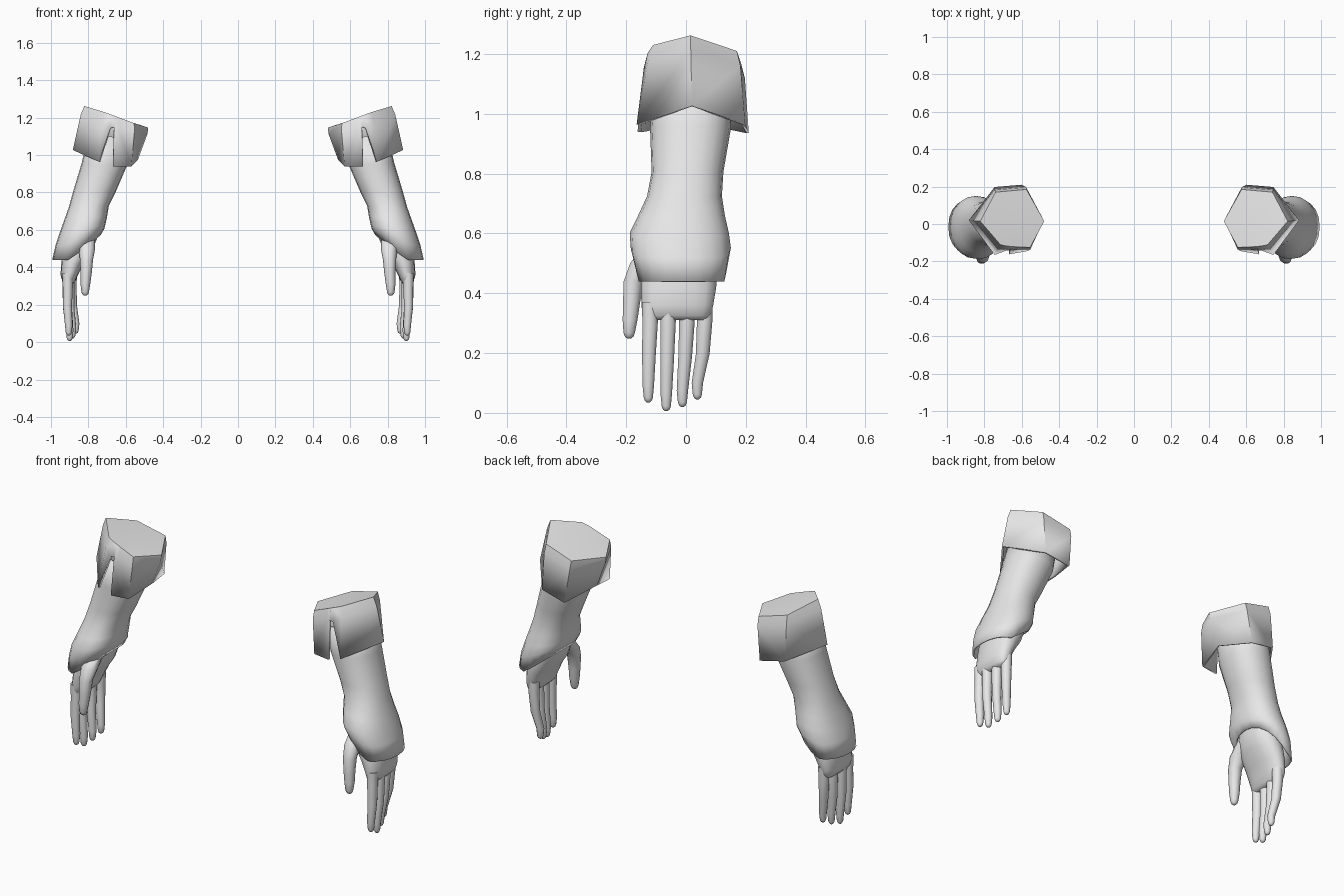
import bpy, bmesh, math
from mathutils import Vector

if "Cube" in bpy.data.objects:
    bpy.data.objects.remove(bpy.data.objects["Cube"])

grey = bpy.data.materials.new("plain_grey")
grey.diffuse_color = (0.8, 0.8, 0.8, 1)
grey.use_nodes = True
grey.node_tree.nodes["Principled BSDF"].inputs["Base Color"].default_value = grey.diffuse_color


def loft(name, rows, cap_start=False, cap_end=False, thickness=0, angle=50):
    """Skin a stack of closed rings, then mirror the part to the other arm."""
    bm = bmesh.new()
    rings = [[bm.verts.new(p) for p in row] for row in rows]
    n = len(rings[0])
    for a, b in zip(rings, rings[1:]):
        for i in range(n):
            j = (i + 1) % n
            bm.faces.new((a[i], a[j], b[j], b[i]))
    for use, ring in ((cap_start, rings[0]), (cap_end, rings[-1])):
        if use:
            mid = bm.verts.new(sum((v.co for v in ring), Vector()) / n)
            for i in range(n):
                bm.faces.new((ring[i], ring[(i + 1) % n], mid))
    bmesh.ops.recalc_face_normals(bm, faces=bm.faces)
    mesh = bpy.data.meshes.new(name)
    bm.to_mesh(mesh)
    bm.free()
    mesh.materials.append(grey)
    ob = bpy.data.objects.new(name, mesh)
    bpy.context.collection.objects.link(ob)
    bpy.ops.object.select_all(action='DESELECT')
    ob.select_set(True)
    bpy.context.view_layer.objects.active = ob
    bpy.ops.object.shade_smooth_by_angle(angle=math.radians(angle))
    if thickness:
        shell = ob.modifiers.new("shell", 'SOLIDIFY')
        shell.thickness = thickness
        shell.offset = -1
    mirror = ob.modifiers.new("other_arm", 'MIRROR')
    mirror.use_mirror_merge = False
    return ob


def ring(cx, cy, z, rx, ry, n=10, power=1.0):
    """Horizontal oval; a power below 1 makes it boxier."""
    pts = []
    for i in range(n):
        a = 2 * math.pi * i / n
        c, s = math.cos(a), math.sin(a)
        pts.append((cx + rx * math.copysign(abs(c) ** power, c),
                    cy + ry * math.copysign(abs(s) ** power, s), z))
    return pts


def tube(name, path):
    """Digit through (x, y, z, radius) points with a rounded tip."""
    rows = [ring(x, y, z, r, r) for x, y, z, r in path]
    x, y, z, r = path[-1]
    rows.append(ring(x, y, z - r * 0.65, r * 0.75, r * 0.75))
    rows.append(ring(x, y, z - r, r * 0.3, r * 0.3))
    loft(name, rows, True, True, angle=60)


# Forearm sleeve flaring over the wrist, with a slanted open hem
# inner x, inner z, outer x, outer z, front y, back y, hem flatness
sleeve = [
    (.57, 1.08, .80, 1.12, -.11, .15, 1),
    (.595, .94, .835, .96, -.12, .15, 1),
    (.655, .80, .88, .81, -.115, .125, 1),
    (.69, .73, .905, .72, -.13, .12, 1),
    (.70, .67, .93, .65, -.16, .13, 1),
    (.71, .625, .955, .58, -.188, .143, 1),
    (.715, .605, .975, .52, -.185, .15, .8),
    (.735, .57, .993, .44, -.165, .135, .65),
]
rows = []
for xi, zi, xo, zo, y0, y1, flat in sleeve:
    row = []
    for x, y, _ in ring((xi + xo) / 2, (y0 + y1) / 2, 0,
                        (xo - xi) / 2, (y1 - y0) / 2, 20, .9):
        t = min(1, (x - xi) / (xo - xi) / flat)
        row.append((x, y, zi + (zo - zi) * t))
    rows.append(row)
loft("forearm_sleeve", rows, thickness=.01)

# Six-sided folded cuff with a front notch: (top corner, bottom corner)
cuff = [
    ((.48, .015, 1.147), (.535, .015, .975)),
    ((.575, .185, 1.165), (.60, .21, .935)),
    ((.74, .17, 1.21), (.745, .198, .965)),
    ((.822, .015, 1.262), (.883, .02, 1.027)),
    ((.715, -.11, 1.23), (.745, -.165, .965)),
    ((.68, -.118, 1.217), (.682, -.142, 1.145)),
    ((.655, -.12, 1.208), (.662, -.142, 1.15)),
    ((.635, -.122, 1.20), (.668, -.162, .94)),
    ((.555, -.125, 1.17), (.57, -.145, .94)),
]
top = [Vector(a) for a, b in cuff]
bottom = [Vector(b) for a, b in cuff]
shoulder = []
for a, b in zip(top, bottom):
    p = a.lerp(b, .2)
    out = Vector((p.x - .66, p.y - .02, 0))
    shoulder.append(p + out * .04)
loft("cuff", [top, shoulder, bottom], cap_start=True, thickness=.012, angle=45)

# Palm: centre x, centre y, z, half thickness, half width
palm = [
    (.83, -.01, .64, .075, .10),
    (.84, -.02, .55, .085, .12),
    (.862, -.023, .48, .078, .128),
    (.885, -.025, .42, .06, .126),
    (.902, -.029, .36, .047, .120),
    (.905, -.032, .325, .034, .113),
    (.905, -.032, .31, .02, .10),
]
loft("palm", [ring(*p, n=16, power=.85) for p in palm], True, True, angle=60)

# Fingers: base y, middle y, tip y, tip z, base x, tip x
fingers = {
    "index_finger": (-.120, -.124, -.126, .035, .910, .905),
    "middle_finger": (-.060, -.063, -.066, .006, .912, .900),
    "ring_finger": (.003, -.003, -.012, .020, .902, .885),
    "little_finger": (.062, .056, .038, .045, .890, .868),
}
for name, (yb, ym, yt, zt, xb, xt) in fingers.items():
    mid = (.35 + zt) / 2
    tube(name, [(xb, yb, .37, .029), (xb, yb, .30, .027),
                (xb * .6 + xt * .4 + .004, ym, mid, .024),
                (xt, yt, zt + .055, .020), (xt, yt, zt + .016, .016)])

# Thumb hanging in front of the palm
tube("thumb", [(.815, -.09, .565, .05), (.808, -.145, .50, .044),
               (.810, -.175, .44, .035), (.812, -.182, .37, .030),
               (.816, -.187, .31, .026), (.817, -.190, .268, .020)])
